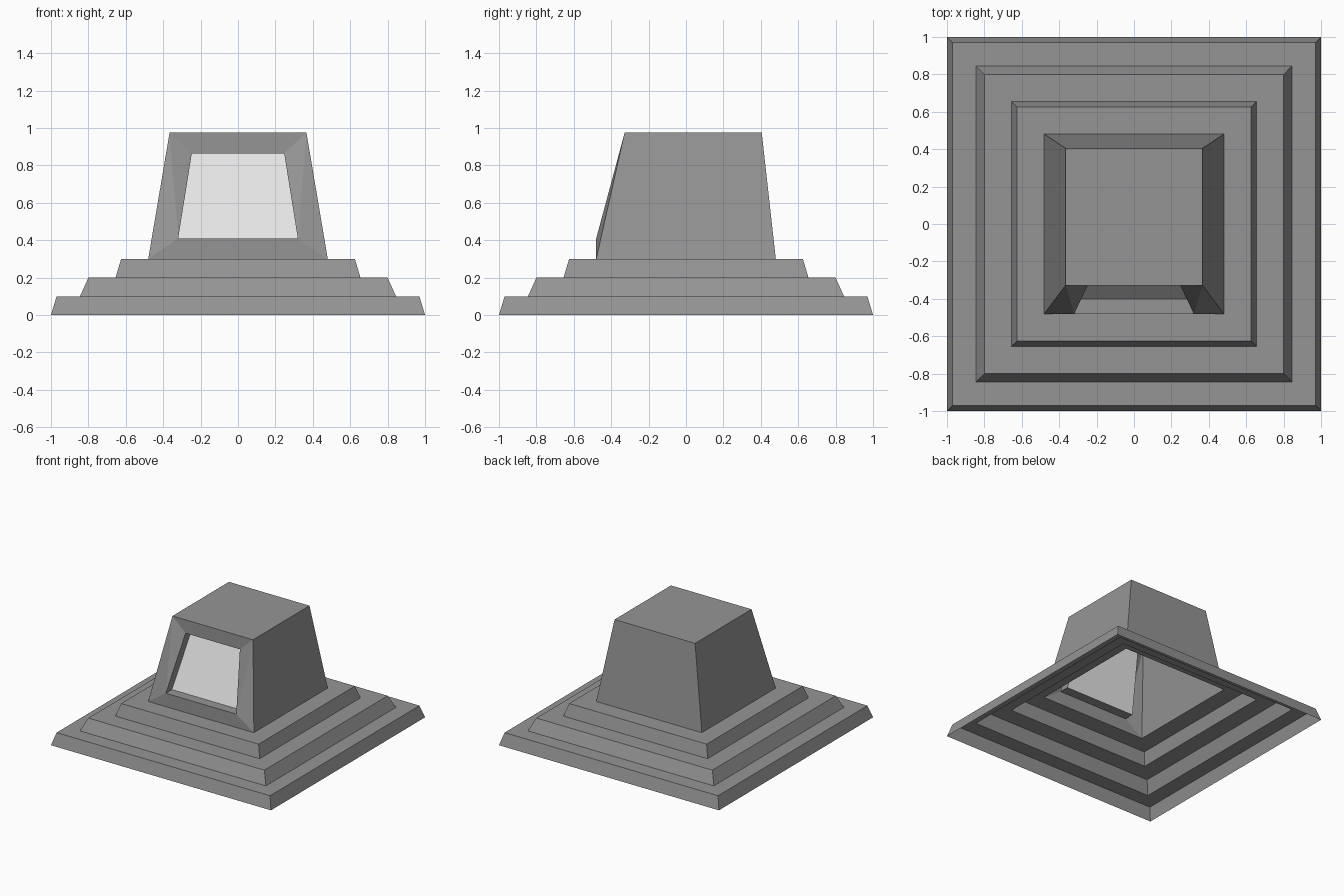
import bpy, bmesh

if "Cube" in bpy.data.objects:
    bpy.data.objects.remove(bpy.data.objects["Cube"])


def material(name, v):
    m = bpy.data.materials.new(name)
    m.diffuse_color = (v, v, v, 1)
    m.use_nodes = True
    m.node_tree.nodes["Principled BSDF"].inputs["Base Color"].default_value = m.diffuse_color
    return m


stone = material("mid grey", 0.3)
pale = material("pale grey", 0.8)


def finish(bm, name, mat):
    mesh = bpy.data.meshes.new(name)
    bm.to_mesh(mesh)
    bm.free()
    mesh.materials.append(mat)
    ob = bpy.data.objects.new(name, mesh)
    bpy.context.collection.objects.link(ob)


def rect(bm, x, y0, y1, z):
    """Four corners, anticlockwise seen from above."""
    return [bm.verts.new(c) for c in ((-x, y0, z), (x, y0, z), (x, y1, z), (-x, y1, z))]


def band(bm, a, b, sides=range(4)):
    """Quads joining two four-corner loops."""
    for i in sides:
        j = (i + 1) % 4
        bm.faces.new((a[i], a[j], b[j], b[i]))


# Stepped base: open-bottomed shell, (half width, height) profile
profile = [(1, 0), (0.97, 0.1), (0.845, 0.1), (0.80, 0.2),
           (0.655, 0.2), (0.625, 0.3), (0.48, 0.3)]
bm = bmesh.new()
rings = [rect(bm, h, -h, h, z) for h, z in profile]
for a, b in zip(rings, rings[1:]):
    band(bm, a, b)
finish(bm, "stepped_base", stone)

# Window opening corners (bottom left, bottom right, top right, top left)
opening = [(-0.32, -0.48, 0.41), (0.32, -0.48, 0.41),
           (0.247, -0.328, 0.865), (-0.247, -0.328, 0.865)]
recessed = [(x, y + 0.08, z) for x, y, z in opening]

# Tower: tapered walls and flat roof
bm = bmesh.new()
low = rect(bm, 0.48, -0.48, 0.48, 0.3)
top = rect(bm, 0.366, -0.328, 0.405, 0.975)
band(bm, low, top, (1, 2, 3))
bm.faces.new(top)

# Window frame: upright strips above and below, folded strips at the sides
o = [low[0], low[1], top[1], top[0]]
w = [bm.verts.new(c) for c in opening]
band(bm, o, w, (0, 2))
for tri in ((o[1], o[2], w[1]), (o[2], w[2], w[1]),
            (o[3], o[0], w[0]), (o[3], w[0], w[3])):
    bm.faces.new(tri)

# Window reveal
band(bm, w, [bm.verts.new(c) for c in recessed])
finish(bm, "tower", stone)

# Recessed window pane
bm = bmesh.new()
bm.faces.new([bm.verts.new(c) for c in recessed])
finish(bm, "window_pane", pale)
